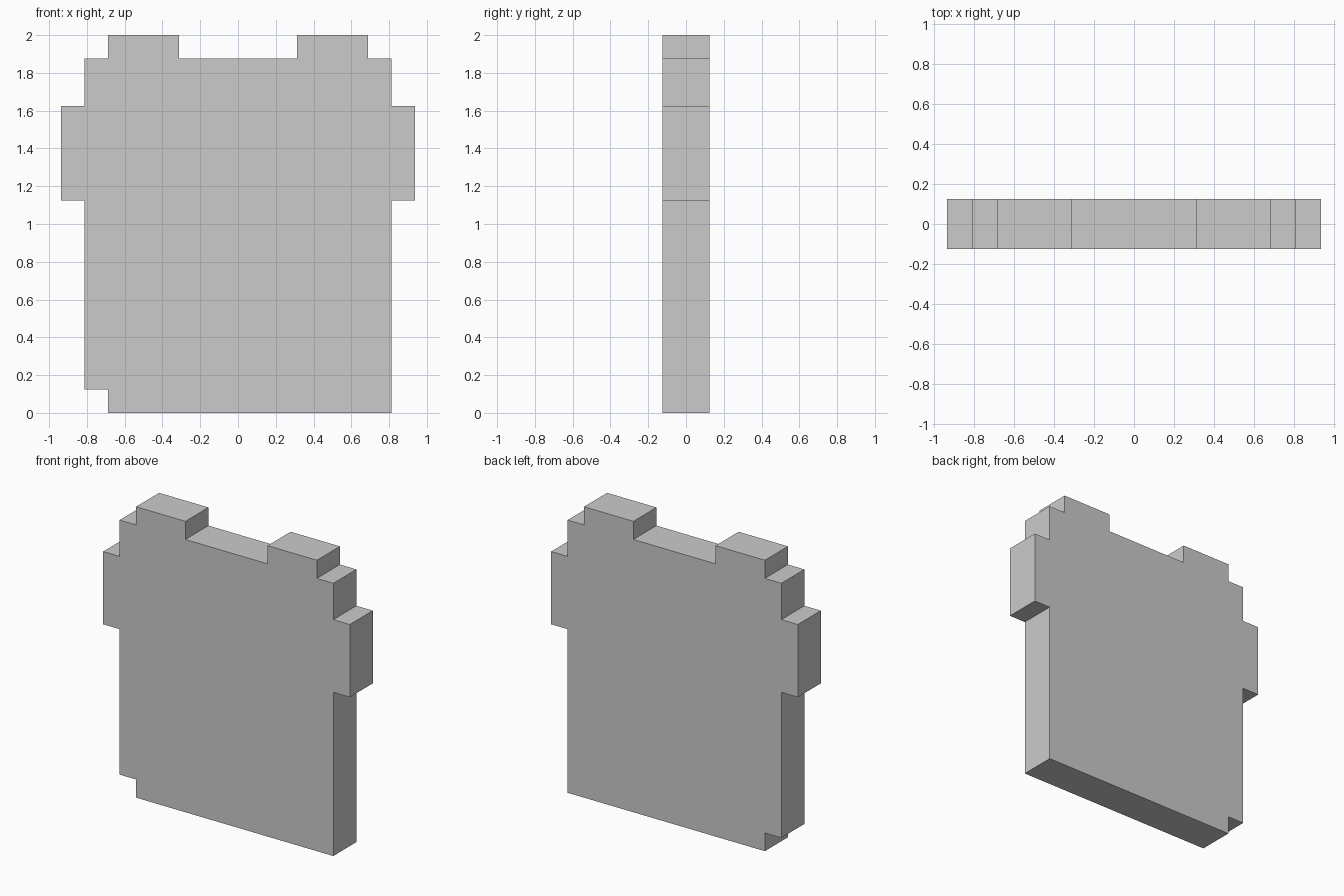
import bpy, bmesh

if "Cube" in bpy.data.objects:
    bpy.data.objects.remove(bpy.data.objects["Cube"])

U = 0.125          # one pixel-step of the stepped outline
HALF_DEPTH = 0.125

# Right half outline, bottom to top, in steps (x, z)
right = [(6.5, 0), (6.5, 9), (7.5, 9), (7.5, 13), (6.5, 13), (6.5, 15),
         (5.5, 15), (5.5, 16), (2.5, 16), (2.5, 15)]
# Left half is mirrored, with a notch cut in its bottom corner
left = [(-x, z) for x, z in reversed(right[1:])] + [(-6.5, 1), (-5.5, 1), (-5.5, 0)]


def extrude_outline(name, outline, half_depth):
    bm = bmesh.new()
    face = bm.faces.new([bm.verts.new((x * U, -half_depth, z * U)) for x, z in outline])
    ext = bmesh.ops.extrude_face_region(bm, geom=[face])
    moved = [g for g in ext["geom"] if isinstance(g, bmesh.types.BMVert)]
    bmesh.ops.translate(bm, verts=moved, vec=(0, 2 * half_depth, 0))
    bmesh.ops.recalc_face_normals(bm, faces=bm.faces)
    mesh = bpy.data.meshes.new(name)
    bm.to_mesh(mesh)
    bm.free()
    obj = bpy.data.objects.new(name, mesh)
    bpy.context.collection.objects.link(obj)
    return obj


# Flat slab with stepped edges
extrude_outline("stepped_slab", right + left, HALF_DEPTH)
